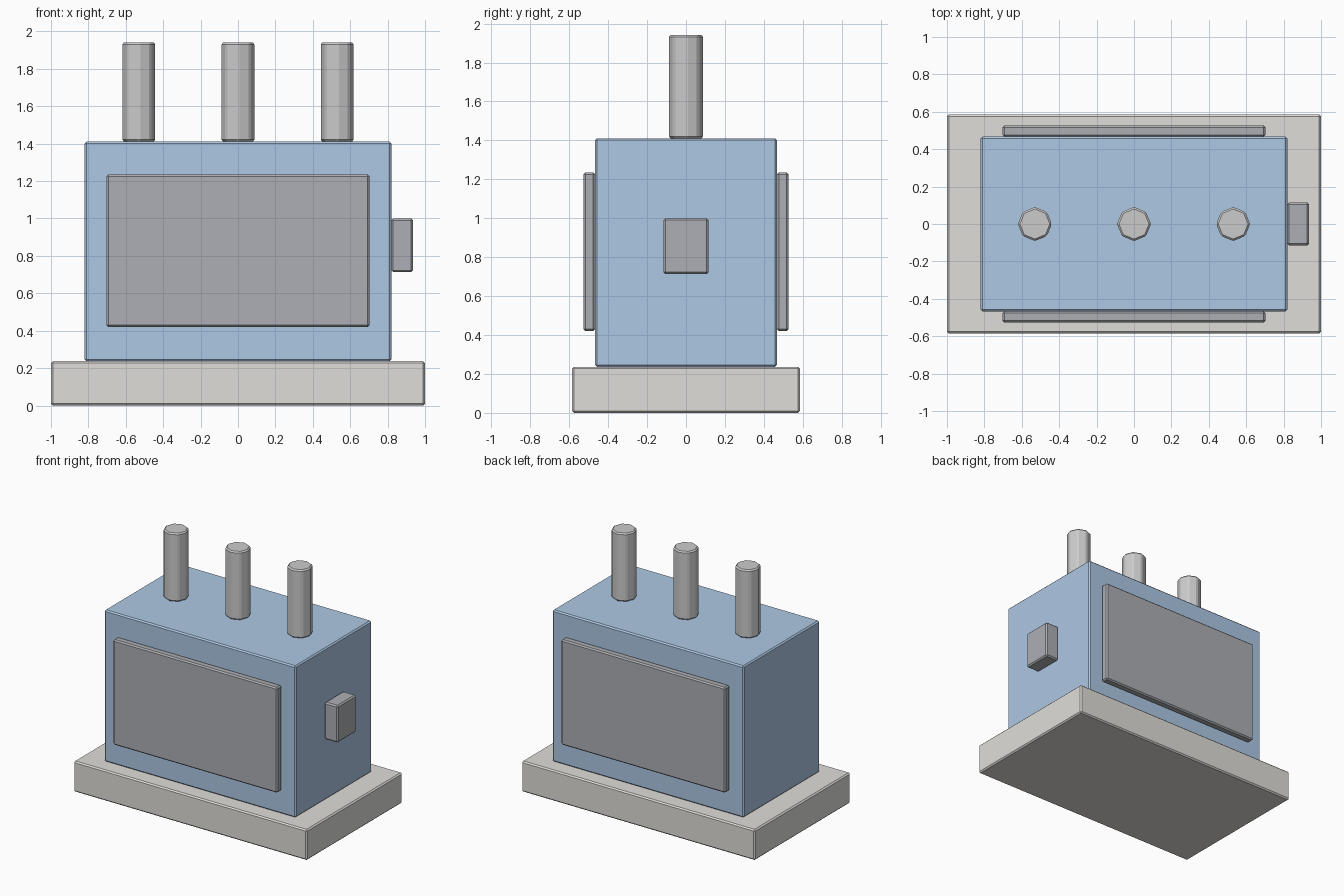
import bpy

if "Cube" in bpy.data.objects:
    bpy.data.objects.remove(bpy.data.objects["Cube"])


def material(name, rgb):
    mat = bpy.data.materials.new(name)
    mat.diffuse_color = (*rgb, 1)
    mat.use_nodes = True
    mat.node_tree.nodes["Principled BSDF"].inputs["Base Color"].default_value = mat.diffuse_color
    return mat


blue = material("blue_paint", (0.42, 0.58, 0.78))
dark = material("dark_metal", (0.42, 0.43, 0.46))
stone = material("concrete", (0.74, 0.73, 0.70))


def finish(obj, name, mat):
    obj.name = name
    if mat:
        obj.data.materials.append(mat)
    bevel = obj.modifiers.new("edge_bevel", 'BEVEL')
    bevel.width = 0.01
    bevel.segments = 1
    bevel.limit_method = 'ANGLE'
    return obj


def box(name, x, y, z, mat):
    """Bevelled box from its (min, max) range on each axis."""
    ranges = (x, y, z)
    bpy.ops.mesh.primitive_cube_add(size=1, location=[(a + b) / 2 for a, b in ranges])
    obj = bpy.context.object
    obj.scale = [b - a for a, b in ranges]
    bpy.ops.object.transform_apply(location=False, rotation=False, scale=True)
    return finish(obj, name, mat)


# Plinth and tank
box("base_slab", (-1, 1), (-0.585, 0.585), (0, 0.237), stone)
box("tank", (-0.82, 0.82), (-0.467, 0.467), (0.237, 1.411), blue)

# Radiator panels on the front and back
for name, side in (("front_radiator", -1), ("back_radiator", 1)):
    y = sorted((side * 0.467, side * 0.527))
    box(name, (-0.703, 0.703), y, (0.42, 1.235), dark)

# Control box on the right end
box("control_box", (0.82, 0.935), (-0.115, 0.115), (0.713, 1.0), dark)

# Three low-poly bushings on top
for name, x in (("left_bushing", -0.53), ("middle_bushing", 0), ("right_bushing", 0.53)):
    bpy.ops.mesh.primitive_cylinder_add(vertices=8, radius=0.091, depth=0.53,
                                        location=(x, 0, 1.676))
    finish(bpy.context.object, name, None)
